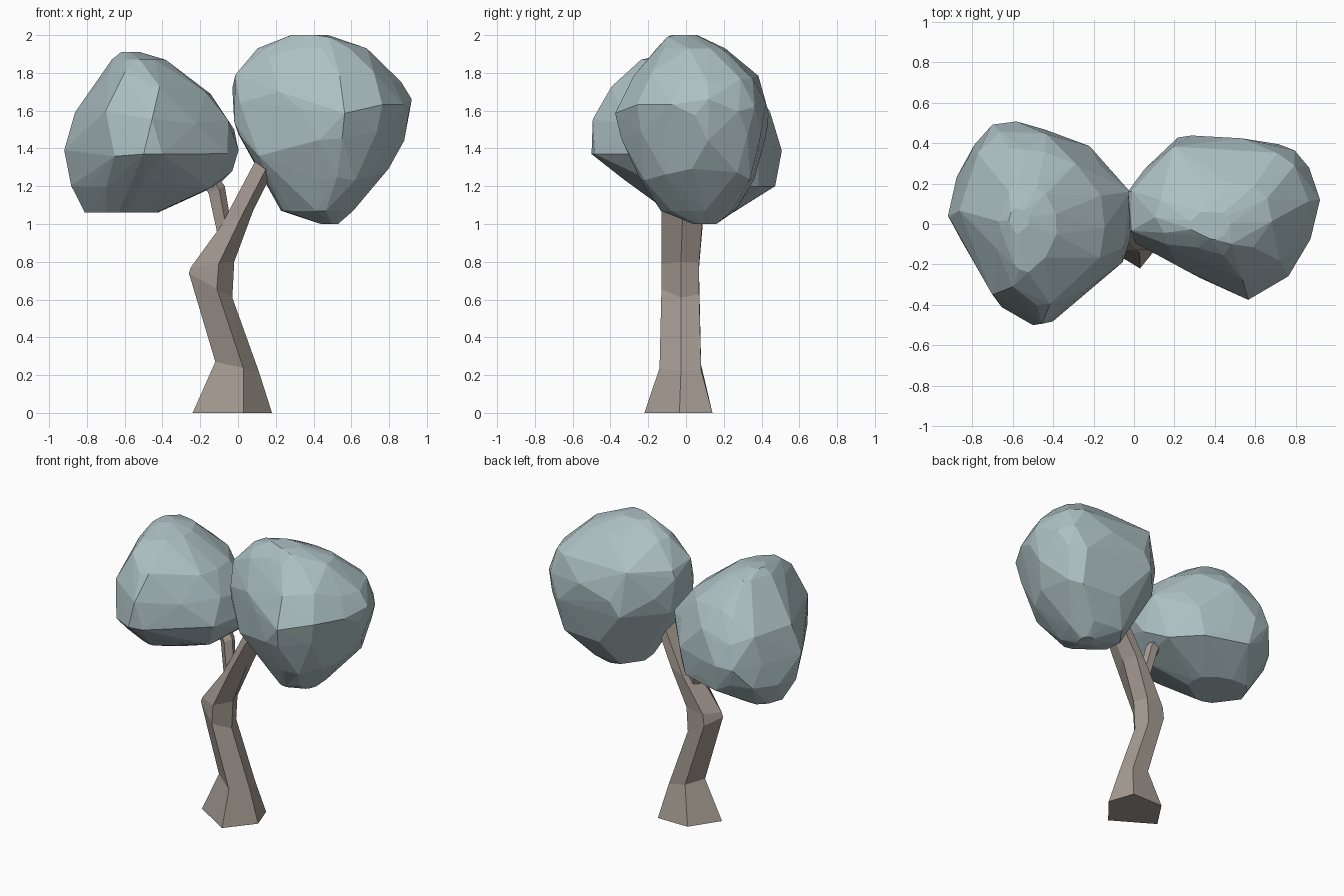
import bpy, bmesh, random
from mathutils import Vector

if "Cube" in bpy.data.objects:
    bpy.data.objects.remove(bpy.data.objects["Cube"])

random.seed(4)

def material(name, rgb):
    m = bpy.data.materials.new(name)
    m.diffuse_color = (*rgb, 1)
    m.use_nodes = True
    m.node_tree.nodes["Principled BSDF"].inputs["Base Color"].default_value = m.diffuse_color
    return m

bark = material("bark", (0.38, 0.33, 0.29))
leaf = material("leaf", (0.42, 0.53, 0.55))

def finish(bm, name, mat):
    bmesh.ops.recalc_face_normals(bm, faces=bm.faces[:])
    mesh = bpy.data.meshes.new(name)
    bm.to_mesh(mesh)
    bm.free()
    mesh.materials.append(mat)
    ob = bpy.data.objects.new(name, mesh)
    bpy.context.collection.objects.link(ob)

def unit(outline):
    """Rescale an outline to the 0..1 square."""
    xs, ys = zip(*outline)
    return [((x - min(xs)) / (max(xs) - min(xs)), (y - min(ys)) / (max(ys) - min(ys)))
            for x, y in outline]

def slide(outline):
    """Move each point a random way along its edge, so facets do not line up."""
    out = []
    for (x, y), (a, b) in zip(outline, outline[1:] + outline[:1]):
        t = random.uniform(0, 0.6)
        out.append((x + t * (a - x), y + t * (b - y)))
    return out

def crown(name, outline, levels, bumps):
    """Faceted hull around a plan outline fitted to each level (z, x0, x1, y0, y1)."""
    bm = bmesh.new()
    for i, (z, x0, x1, y0, y1) in enumerate(levels):
        c = Vector(((x0 + x1) / 2, (y0 + y1) / 2, z))
        for u, v in unit(slide(outline) if i % 2 else outline):
            p = Vector((x0 + u * (x1 - x0), y0 + v * (y1 - y0), z))
            p = c + (p - c) * random.uniform(0.96, 1.015)
            p.z += random.uniform(-0.035, 0.035) if 1.1 < z < 1.85 else 0
            bm.verts.new(p)
    for b in bumps:
        bm.verts.new(b)
    r = bmesh.ops.convex_hull(bm, input=bm.verts[:])
    junk = {v for v in r["geom_interior"] + r["geom_unused"] if isinstance(v, bmesh.types.BMVert)}
    bmesh.ops.delete(bm, geom=list(junk), context="VERTS")
    bmesh.ops.remove_doubles(bm, verts=bm.verts[:], dist=0.02)
    finish(bm, name, leaf)

PENTAGON = unit([(.03, -.21), (.18, -.03), (.12, .14), (-.11, .14), (-.24, -.05)])

def limb(name, rings):
    """Five-sided limb through tilted rings (x0, z0, x1, z1, y0, y1)."""
    bm = bmesh.new()
    loops = [[bm.verts.new((x0 + u * (x1 - x0), y0 + v * (y1 - y0), z0 + u * (z1 - z0)))
              for u, v in PENTAGON] for x0, z0, x1, z1, y0, y1 in rings]
    for a, b in zip(loops, loops[1:]):
        for i in range(5):
            j = (i + 1) % 5
            bm.faces.new((a[i], a[j], b[j], b[i]))
    bm.faces.new(loops[0])
    bm.faces.new(loops[-1])
    finish(bm, name, bark)

# Trunk with flared foot and bent knee
limb("trunk", [
    (-.24, 0, .18, 0, -.22, .14),
    (-.12, .27, .11, .22, -.14, .08),
    (-.26, .74, -.03, .61, -.13, .07),
    (-.25, .77, -.02, .80, -.13, .07),
    (-.09, .99, .08, 1.07, -.13, .09),
    (.09, 1.33, .17, 1.25, -.12, .07),
    (.15, 1.42, .22, 1.38, -.05, .06)])

# Side branch, rooted inside the trunk
limb("branch", [
    (-.09, .86, -.02, .90, -.05, .03),
    (-.155, 1.16, -.07, 1.20, -.01, .08),
    (-.25, 1.33, -.18, 1.36, .02, .09)])

# Left crown
crown("left_crown",
      [(-.92, .04), (-.83, .35), (-.70, .50), (-.58, .51), (-.44, .49), (-.21, .41),
       (-.04, .20), (0, 0), (-.04, -.19), (-.40, -.49), (-.50, -.50), (-.66, -.42),
       (-.72, -.28), (-.85, -.07)],
      [(1.91, -.62, -.52, -.05, .08),
       (1.87, -.67, -.38, -.24, .20),
       (1.71, -.77, -.14, -.41, .38),
       (1.56, -.87, -.05, -.49, .47),
       (1.39, -.92, .00, -.505, .50),
       (1.23, -.88, -.10, -.33, .47),
       (1.06, -.81, -.42, -.09, .25)],
      [(-.60, -.31, 1.80), (-.68, -.12, 1.81), (-.70, -.35, 1.60), (-.15, -.10, 1.19),
       (-.03, .06, 1.28), (-.02, .16, 1.50), (-.92, .04, 1.39), (-.50, -.50, 1.37)])

# Right crown
crown("right_crown",
      [(-.03, .18), (.20, .44), (.50, .43), (.74, .41), (.83, .33), (.92, .12), (.85, -.05),
       (.75, -.24), (.56, -.36), (.43, -.32), (.20, -.19), (.06, -.12), (-.02, -.06)],
      [(2.0, .28, .48, -.08, .06),
       (1.93, .10, .68, -.16, .21),
       (1.77, -.02, .88, -.28, .38),
       (1.61, -.03, .92, -.37, .44),
       (1.46, .00, .89, -.35, .43),
       (1.26, .13, .80, -.26, .36),
       (1.07, .23, .61, -.14, .26),
       (1.0, .44, .53, .04, .16)],
      [(.16, -.10, 1.88), (.22, -.21, 1.70), (.48, -.10, 1.99), (.11, -.14, 1.36),
       (.92, .12, 1.66), (-.03, .16, 1.72), (-.02, -.05, 1.54)])
